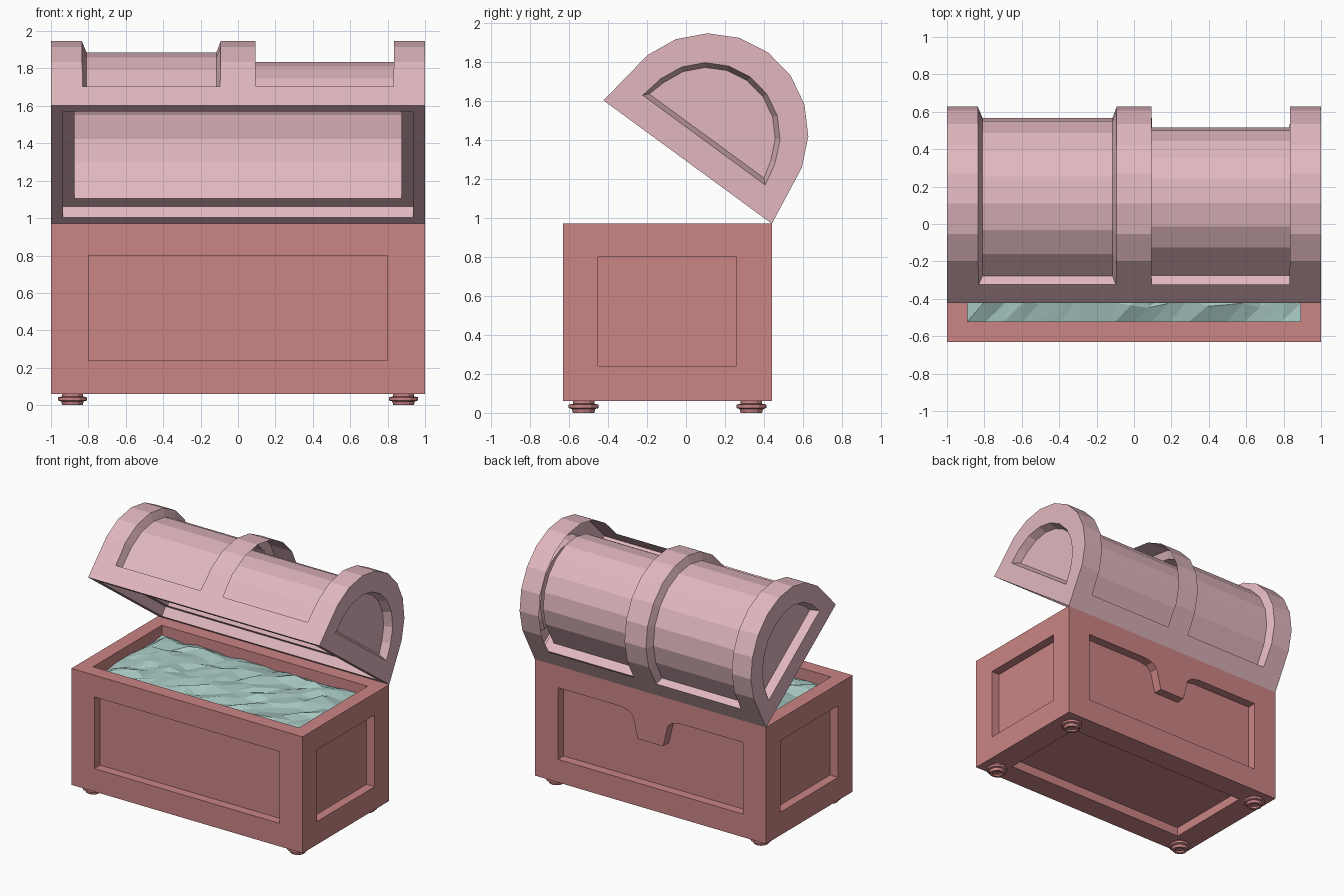
import bpy
import bmesh
import random
from math import cos, sin, radians, pi, atan2

old = bpy.data.objects.get("Cube")
if old:
    bpy.data.objects.remove(old, do_unlink=True)


def material(name, rgb):
    mat = bpy.data.materials.new(name)
    mat.use_nodes = True
    colour = (*rgb, 1)
    mat.diffuse_color = colour
    mat.node_tree.nodes["Principled BSDF"].inputs["Base Color"].default_value = colour
    return mat


RED = material("dusty red", (0.60, 0.233, 0.235))
PINK = material("pale pink", (0.75, 0.475, 0.52))
TEAL = material("pale teal", (0.39, 0.587, 0.55))


def finish(name, bm, mat):
    bmesh.ops.recalc_face_normals(bm, faces=bm.faces)
    mesh = bpy.data.meshes.new(name)
    bm.to_mesh(mesh)
    bm.free()
    mesh.materials.append(mat)
    obj = bpy.data.objects.new(name, mesh)
    bpy.context.scene.collection.objects.link(obj)
    return obj


def loft(name, sections, mat):
    """Closed solid through a list of matching point rings."""
    bm = bmesh.new()
    rings = [[bm.verts.new(p) for p in s] for s in sections]
    n = len(rings[0])
    for a, b in zip(rings, rings[1:]):
        for i in range(n):
            j = (i + 1) % n
            bm.faces.new((a[i], a[j], b[j], b[i]))
    bm.faces.new(rings[0])
    bm.faces.new(rings[-1])
    return finish(name, bm, mat)


def box(name, x0, x1, y0, y1, z0, z1, mat):
    base = [(x0, y0), (x1, y0), (x1, y1), (x0, y1)]
    return loft(name, [[(x, y, z) for x, y in base] for z in (z0, z1)], mat)


def cut(obj, cutters):
    """Subtract the cutters, bake the result and remove them."""
    for c in cutters:
        mod = obj.modifiers.new("cut", "BOOLEAN")
        mod.operation = "DIFFERENCE"
        mod.solver = "EXACT"
        mod.object = c
        c.hide_render = True
    graph = bpy.context.evaluated_depsgraph_get()
    graph.update()
    mesh = bpy.data.meshes.new_from_object(obj.evaluated_get(graph))
    obj.modifiers.clear()
    obj.data = mesh
    mesh.name = obj.name
    for c in cutters:
        bpy.data.objects.remove(c, do_unlink=True)


# Chest body dimensions
FRONT, BACK, FLOOR, RIM = -0.63, 0.44, 0.06, 0.97
MID = (FRONT + BACK) / 2
DEPTH = 0.07

# Body with hollow top and recessed panels
body = box("chest_body", -1, 1, FRONT, BACK, FLOOR, RIM, RED)
cutters = [
    box("hollow", -0.89, 0.89, FRONT + 0.11, BACK - 0.11, 0.75, 1.1, RED),
    box("front_panel", -0.8, 0.8, FRONT - 0.1, FRONT + DEPTH, 0.24, 0.8, RED),
    box("bottom_panel", -0.8, 0.8, -0.45, 0.26, -0.1, FLOOR + DEPTH, RED),
]
for s in (-1, 1):
    x0, x1 = sorted((s * (1 - DEPTH), s * 1.1))
    cutters.append(box("side_panel", x0, x1, -0.45, 0.26, 0.24, 0.8, RED))

# Back panel outline leaves a hanging clasp tab in the middle
tab = [(0.26, 0.8), (0.19, 0.785), (0.15, 0.75), (0.11, 0.585)]
outline = [(-0.8, 0.24), (0.8, 0.24), (0.8, 0.8)] + tab
outline += [(-x, z) for x, z in reversed(tab)] + [(-0.8, 0.8)]
cutters.append(loft("back_panel", [[(x, y, z) for x, z in outline]
                                   for y in (BACK - DEPTH, BACK + 0.1)], RED))
cut(body, cutters)

# Rippled fill inside the chest
random.seed(4)
bm = bmesh.new()
NX, NY = 18, 9
grid = []
for j in range(NY + 1):
    row = []
    for i in range(NX + 1):
        edge = i in (0, NX) or j in (0, NY)
        x = -0.89 + 1.78 * i / NX
        y = FRONT + 0.11 + 0.85 * j / NY
        if edge:
            z = 0.885 + random.uniform(-0.01, 0.01)
        else:
            x += random.uniform(-0.025, 0.025)
            y += random.uniform(-0.025, 0.025)
            z = 0.915 + random.uniform(-0.022, 0.022)
        row.append(bm.verts.new((x, y, z)))
    grid.append(row)
for j in range(NY):
    for i in range(NX):
        a, b = grid[j][i], grid[j][i + 1]
        c, d = grid[j + 1][i + 1], grid[j + 1][i]
        bm.faces.new((a, b, c))
        bm.faces.new((a, c, d))
fill = finish("chest_fill", bm, TEAL)
if fill.data.polygons[0].normal.z < 0:
    fill.data.flip_normals()

# Turned feet
FOOT = [(0.035, 0.015), (0.035, 0), (0.055, 0), (0.06, 0.02), (0.077, 0.025),
        (0.077, 0.042), (0.055, 0.047), (0.055, 0.065)]
for side, sx in (("right", -1), ("left", 1)):
    for end, y in (("front", MID - 0.43), ("back", MID + 0.43)):
        rings = [[(sx * 0.885 + r * cos(k * pi / 6), y + r * sin(k * pi / 6), z)
                  for k in range(12)] for r, z in FOOT]
        loft(f"{end}_{side}_foot", rings, RED)

# Lid, modelled closed with its hinge line at the origin
HALF = (BACK - FRONT) / 2


def arch(half, base, radius, centre):
    """Barrel profile: straight foot, then facets over the top."""
    pts = [(half, base)]
    for k in range(9):
        a = radians(15 + 150 * k / 8)
        pts.append((radius * cos(a), centre + radius * sin(a)))
    return [(u - HALF, v) for u, v in pts + [(-half, base)]]


def at(x, profile):
    return [(x, y, z) for y, z in profile]


shell = arch(HALF, 0, 0.507, 0.19)
lid = loft("barrel_lid", [at(-1, shell), at(1, shell)], PINK)
hollow = arch(0.41, 0.06, 0.395, 0.19)
cutters = [
    box("lid_rebate", -0.935, 0.935, -HALF - 0.48, -HALF + 0.48, -0.1, 0.075, PINK),
    loft("lid_hollow", [at(-0.875, hollow), at(0.875, hollow)], PINK),
]

# Curved recesses between the three bands, with flared sides
inner = arch(0.458, 0.14, 0.447, 0.19)
outer = arch(0.60, 0.14, 0.567, 0.19)
for s in (-1, 1):
    sections = [[(s * 0.115, *p), (s * 0.81, *p), (s * 0.86, *q), (s * 0.07, *q)]
                for p, q in zip(inner, outer)]
    cutters.append(loft("barrel_recess", sections, PINK))
    # Half-round recess in each end
    cutters.append(loft("end_recess", [at(s * 0.94, arch(0.365, 0.165, 0.352, 0.165)),
                                       at(s * 1.02, arch(0.398, 0.132, 0.385, 0.165))], PINK))
cut(lid, cutters)

# Swing the lid open about the back edge
lid.location = (0, BACK, RIM)
lid.rotation_euler.x = -atan2(0.63, 0.86)
